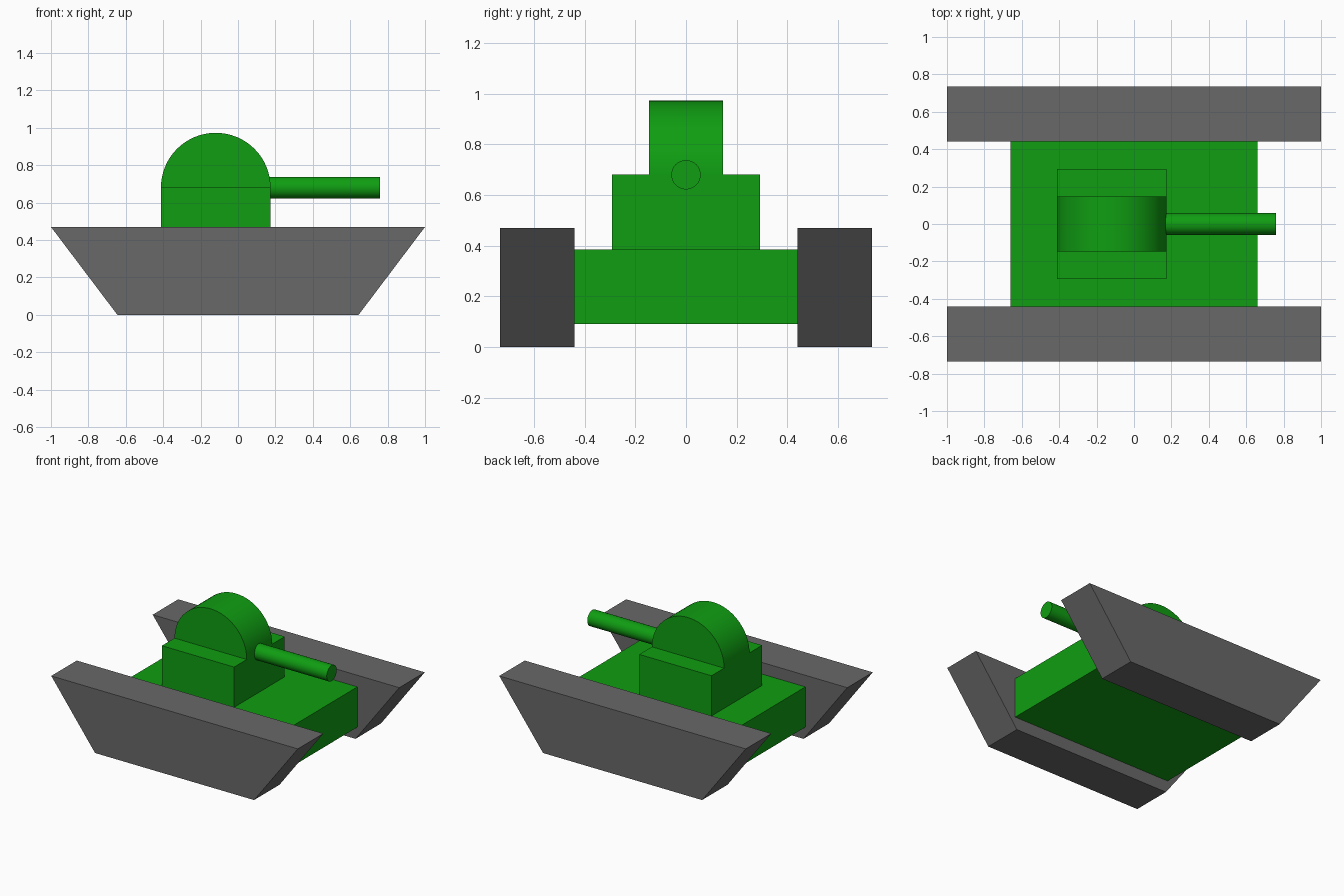
import bpy, bmesh
from math import pi, cos, sin, radians

if "Cube" in bpy.data.objects:
    bpy.data.objects.remove(bpy.data.objects["Cube"])


def material(name, color):
    mat = bpy.data.materials.new(name)
    mat.diffuse_color = color
    mat.use_nodes = True
    mat.node_tree.nodes["Principled BSDF"].inputs["Base Color"].default_value = mat.diffuse_color
    return mat


green = material("green_paint", (0.005, 0.34, 0.006, 1))
grey = material("track_grey", (0.14, 0.14, 0.14, 1))


def smooth(obj):
    bpy.ops.object.select_all(action='DESELECT')
    obj.select_set(True)
    bpy.context.view_layer.objects.active = obj
    bpy.ops.object.shade_smooth_by_angle(angle=radians(30))


def prism(name, profile, y0, y1, mat):
    """Extrude a closed x/z profile from y0 to y1."""
    bm = bmesh.new()
    face = bm.faces.new([bm.verts.new((x, y0, z)) for x, z in profile])
    ext = bmesh.ops.extrude_face_region(bm, geom=[face])
    verts = [v for v in ext["geom"] if isinstance(v, bmesh.types.BMVert)]
    bmesh.ops.translate(bm, verts=verts, vec=(0, y1 - y0, 0))
    bmesh.ops.recalc_face_normals(bm, faces=bm.faces)
    mesh = bpy.data.meshes.new(name)
    bm.to_mesh(mesh)
    bm.free()
    mesh.materials.append(mat)
    obj = bpy.data.objects.new(name, mesh)
    bpy.context.collection.objects.link(obj)
    return obj


def box(name, x0, x1, y, z0, z1, mat):
    return prism(name, [(x0, z0), (x1, z0), (x1, z1), (x0, z1)], -y, y, mat)


# Tracks: tapered slabs on both sides
track = [(-0.645, 0), (0.645, 0), (1, 0.47), (-1, 0.47)]
for name, side in (("right_track", -1), ("left_track", 1)):
    prism(name, track, side * 0.44, side * 0.735, grey)

# Hull between the tracks and the turret block on top
box("hull", -0.66, 0.66, 0.44, 0.09, 0.385, green)
box("turret_base", -0.412, 0.174, 0.293, 0.385, 0.68, green)

# Half-round turret top
cx, cz, r, n = -0.119, 0.68, 0.293, 32
arc = [(cx + r * cos(pi * i / n), cz + r * sin(pi * i / n)) for i in range(n + 1)]
smooth(prism("turret_dome", arc, -0.147, 0.147, green))

# Gun barrel, starting just inside the turret
bpy.ops.mesh.primitive_cylinder_add(vertices=32, radius=0.058, depth=0.61,
                                    location=(0.455, 0, 0.68),
                                    rotation=(0, pi / 2, 0))
barrel = bpy.context.object
barrel.name = "gun_barrel"
barrel.data.materials.append(green)
smooth(barrel)
